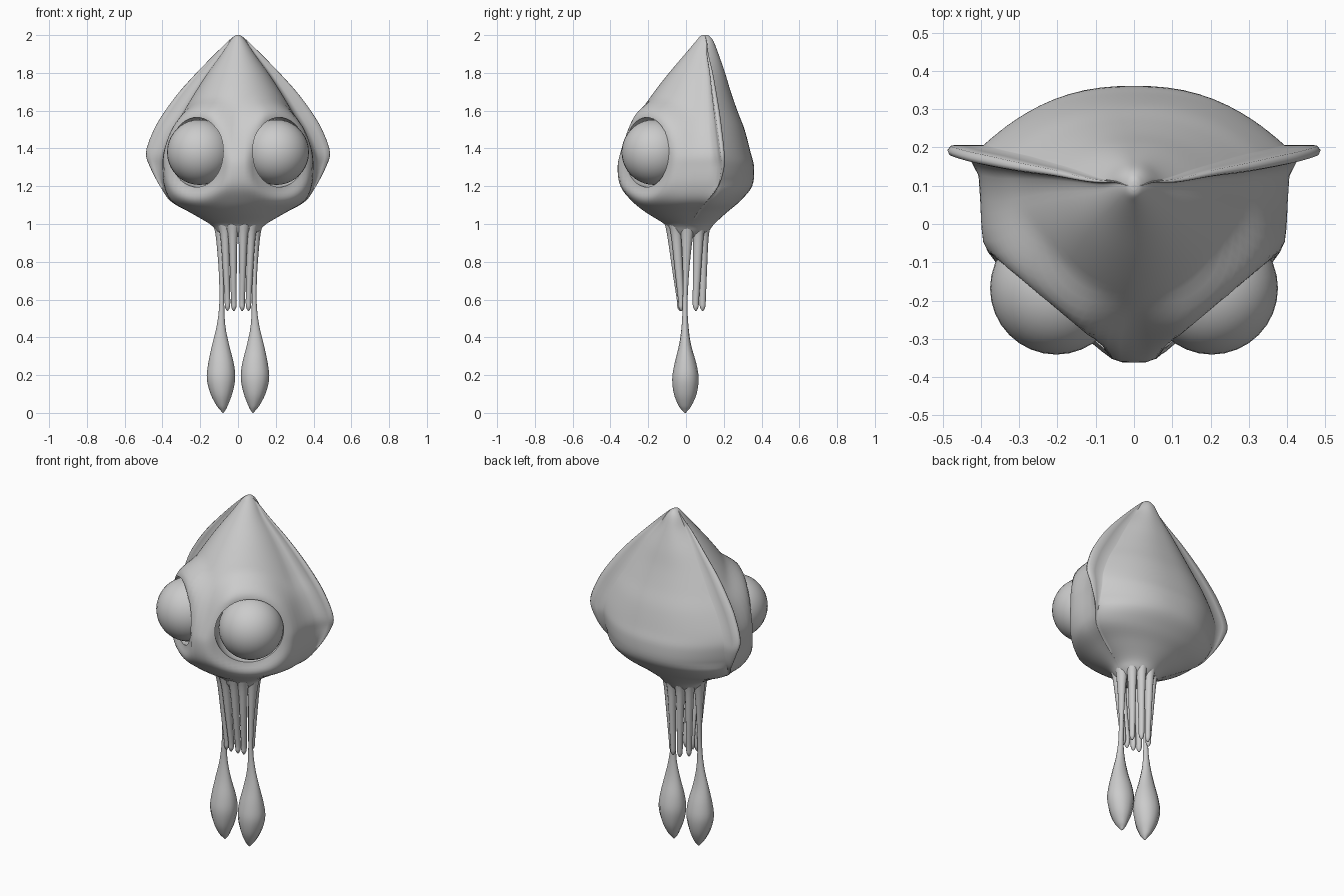
import bpy, bmesh, math
from mathutils import Vector

if "Cube" in bpy.data.objects:
    bpy.data.objects.remove(bpy.data.objects["Cube"])

grey = bpy.data.materials.new("soft_grey")
grey.diffuse_color = (0.6, 0.6, 0.6, 1)
grey.use_nodes = True
grey.node_tree.nodes["Principled BSDF"].inputs["Base Color"].default_value = grey.diffuse_color


def finish(name, bm, angle=40):
    """Turn a bmesh into a smooth-shaded object."""
    bmesh.ops.recalc_face_normals(bm, faces=bm.faces)
    mesh = bpy.data.meshes.new(name)
    bm.to_mesh(mesh)
    bm.free()
    mesh.materials.append(grey)
    ob = bpy.data.objects.new(name, mesh)
    bpy.context.collection.objects.link(ob)
    smooth(ob, angle)
    return ob


def smooth(ob, angle):
    bpy.ops.object.select_all(action='DESELECT')
    ob.select_set(True)
    bpy.context.view_layer.objects.active = ob
    bpy.ops.object.shade_smooth_by_angle(angle=math.radians(angle))


def spline(rows, steps):
    """Catmull-Rom resampling of a table of values."""
    out = []
    for i in range(len(rows) - 1):
        a, b, c, d = (rows[min(max(i + k, 0), len(rows) - 1)] for k in (-1, 0, 1, 2))
        for s in range(steps):
            t = s / steps
            out.append([0.5 * (2 * q + (r - p) * t + (2 * p - 5 * q + 4 * r - u) * t * t
                               + (3 * q - p - 3 * r + u) * t ** 3)
                        for p, q, r, u in zip(a, b, c, d)])
    return out + [list(rows[-1])]


def loft(bm, rings):
    """Skin closed rings and cap both ends."""
    vs = [[bm.verts.new(p) for p in ring] for ring in rings]
    n = len(vs[0])
    for a, b in zip(vs, vs[1:]):
        for i in range(n):
            j = (i + 1) % n
            bm.faces.new((a[i], a[j], b[j], b[i]))
    bm.faces.new(vs[0])
    bm.faces.new(vs[-1])


# Mantle: z, half width, fin reach, front y, back y, side y, fin y
MANTLE = [
    (0.93, .085, .085, -.07, .095, .01, .015),
    (0.96, .112, .112, -.092, .12, .01, .02),
    (1.00, .15, .15, -.115, .15, .01, .03),
    (1.06, .25, .252, -.21, .215, .02, .06),
    (1.12, .35, .356, -.285, .285, .03, .11),
    (1.20, .39, .413, -.347, .35, .04, .17),
    (1.30, .40, .465, -.362, .36, .05, .195),
    (1.38, .395, .487, -.345, .342, .06, .192),
    (1.50, .345, .445, -.295, .31, .06, .178),
    (1.60, .285, .385, -.238, .272, .07, .165),
    (1.70, .225, .31, -.168, .237, .08, .15),
    (1.80, .16, .22, -.09, .207, .085, .135),
    (1.90, .088, .122, -.005, .172, .09, .115),
    (1.965, .045, .055, .05, .147, .1, .11),
    (1.992, .022, .024, .073, .127, .1, .102),
    (2.00, .008, .009, .088, .112, .1, .101),
]


def mantle_ring(z, w, f, yf, yb, y0, y1):
    d, g = max(f - w, 0), y1 - y0
    half = []
    for i in range(21):                       # rounded front
        a = math.pi / 2 * i / 20
        half.append((w * math.sin(a), y0 + (yf - y0) * math.cos(a)))
    t = 0.12 * d
    half += [(w + .06 * d, y0 + .5 * g), (w + .3 * d, y0 + .78 * g),   # fin
             (w + .7 * d, y1 - 1.5 * t), (f - .05 * d, y1 - t),
             (f, y1), (f - .1 * d, y1 + t), (f - .5 * d, y1 + t)]
    bw, m = w - .1 * d, min(1, d / .03)
    for i in range(15):                       # domed back blending into the fin
        a = math.pi / 2 * i / 14
        c = max(math.cos(a), 0)
        rise = m * (1 - c ** 2.4) + (1 - m) * math.sin(a)
        half.append((bw * c, y1 + t + (yb - y1 - t) * rise))
    half[-1] = (0, yb)
    other = [(-x, y) for x, y in half[-2:0:-1]]
    return [(x, y, z) for x, y in half + other]


bm = bmesh.new()
loft(bm, [mantle_ring(*r) for r in spline(MANTLE, 5)])

# Flatten the mantle into an upright rim around each eye
RIM, OUT = Vector((.208, -.217, 1.38)), Vector((.64, -.768, 0))
for v in bm.verts:
    s = -1 if v.co.x < 0 else 1
    rel = Vector((abs(v.co.x), v.co.y, v.co.z)) - RIM
    h = rel.dot(OUT)
    if h > -.22 and v.co.y < .1:
        k = min(max((.30 - (rel - OUT * h).length) / .115, 0), 1)
        k = k * k * (3 - 2 * k)
        k *= min(1, abs(v.co.x) / .1)          # keep the centre line clean
        v.co.x -= s * OUT.x * h * k
        v.co.y -= OUT.y * h * k
mantle = finish("mantle", bm, 70)


def ball(name, centre, radius):
    bm = bmesh.new()
    bmesh.ops.create_uvsphere(bm, u_segments=32, v_segments=20, radius=radius)
    bmesh.ops.translate(bm, verts=bm.verts, vec=centre)
    return finish(name, bm)


# Eyes sitting in round sockets cut from the mantle
for side, label in ((1, "right"), (-1, "left")):
    cutter = ball("socket_cutter", (side * .208, -.195, 1.38), .185)
    mod = mantle.modifiers.new("socket", 'BOOLEAN')
    mod.operation, mod.solver, mod.object = 'DIFFERENCE', 'EXACT', cutter
    bpy.context.view_layer.objects.active = mantle
    bpy.ops.object.modifier_apply(modifier=mod.name)
    bpy.data.objects.remove(cutter)
    ball(label + "_eye", (side * .203, -.168, 1.38), .173)
smooth(mantle, 65)


def tentacle(name, side, rows):
    """Round limb from rows of x, y, z, x radius, y radius."""
    bm = bmesh.new()
    loft(bm, [[(side * (x + rx * math.cos(k * math.pi / 6)), y + ry * math.sin(k * math.pi / 6), z)
               for k in range(12)] for x, y, z, rx, ry in spline(rows, 4)])
    finish(name, bm, 60)


# Long clubbed tentacles and short arms, mirrored left and right
CLUB = [
    (.085, .01, 1.0, .045, .045), (.09, .005, .92, .026, .03), (.087, 0, .75, .015, .017),
    (.086, -.005, .58, .013, .013), (.09, -.005, .46, .023, .018), (.092, -.005, .36, .045, .032),
    (.09, -.003, .26, .068, .058), (.09, -.003, .18, .075, .07), (.088, -.004, .10, .057, .06),
    (.084, -.005, .04, .03, .035), (.08, -.005, .015, .014, .017), (.08, -.005, 0, .002, .003),
]
ARMS = {"inner_front_arm": (.027, -.07, .022, -.032), "outer_front_arm": (.068, -.05, .056, -.025),
        "inner_back_arm": (.027, .092, .022, .088), "outer_back_arm": (.068, .065, .056, .052)}
for side, label in ((1, "right_"), (-1, "left_")):
    tentacle(label + "long_tentacle", side, CLUB)
    for name, (x0, y0, x1, y1) in ARMS.items():
        mx, my = (x0 + x1) / 2, (y0 + y1) / 2
        tentacle(label + name, side, [
            (x0, y0, 1.0, .042, .042), (x0, y0, .93, .025, .028), (mx, my, .75, .018, .021),
            (x1, y1, .60, .015, .017), (x1, y1, .56, .013, .014), (x1, y1, .54, .003, .003)])
